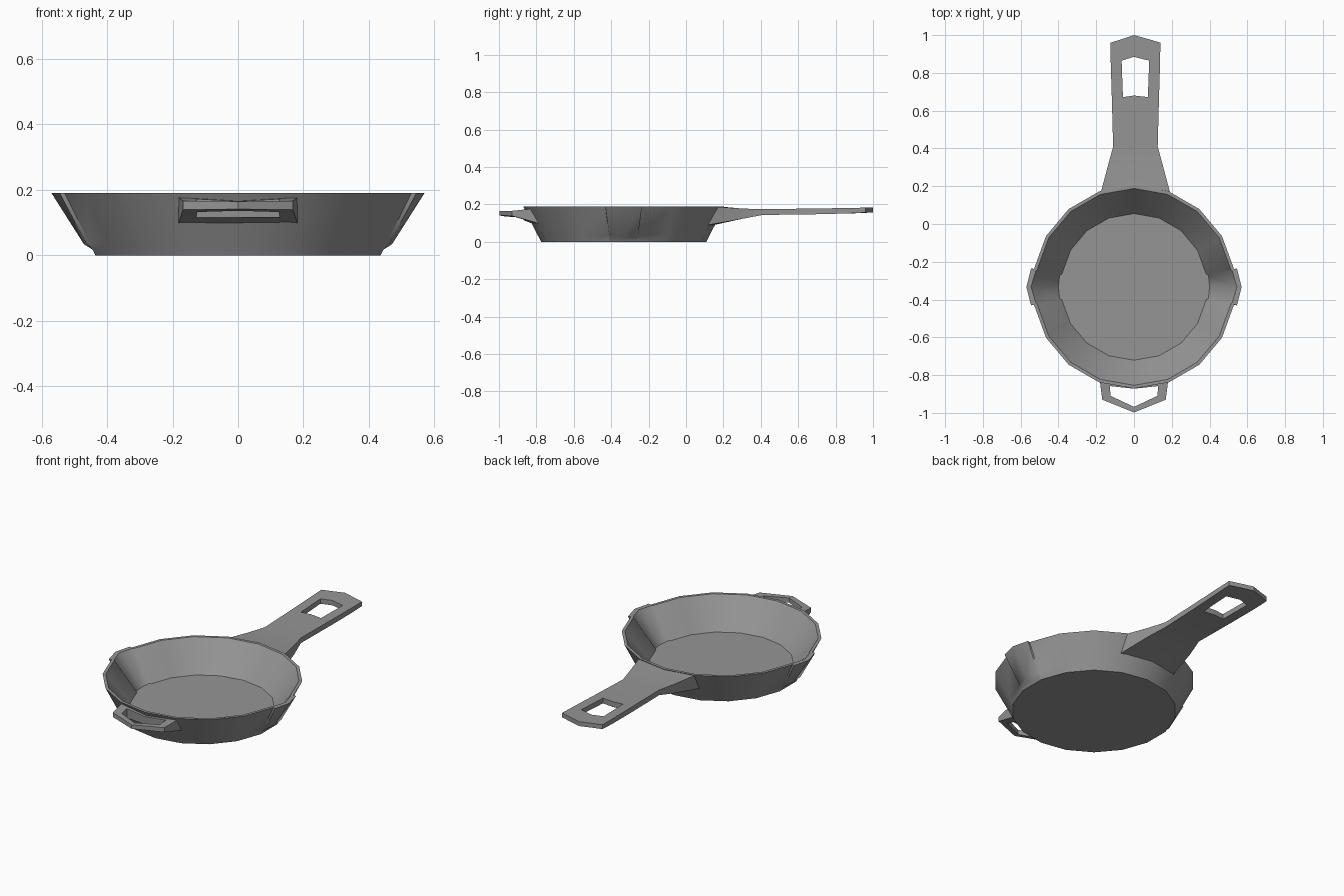
import bpy, bmesh, math

if "Cube" in bpy.data.objects:
    bpy.data.objects.remove(bpy.data.objects["Cube"])

CY = -0.333  # pan centre along y

iron = bpy.data.materials.new("dark_iron")
iron.diffuse_color = (0.3, 0.3, 0.3, 1)
iron.use_nodes = True
iron.node_tree.nodes["Principled BSDF"].inputs["Base Color"].default_value = iron.diffuse_color


def finish(name, bm, angle=30):
    bmesh.ops.recalc_face_normals(bm, faces=bm.faces[:])
    me = bpy.data.meshes.new(name)
    bm.to_mesh(me)
    bm.free()
    me.materials.append(iron)
    ob = bpy.data.objects.new(name, me)
    bpy.context.collection.objects.link(ob)
    bpy.ops.object.select_all(action='DESELECT')
    ob.select_set(True)
    bpy.context.view_layer.objects.active = ob
    bpy.ops.object.shade_smooth_by_angle(angle=math.radians(angle))
    return ob


def slab(name, pts, faces):
    """Closed plate. pts: (x, y top, z top, y bottom, z bottom)."""
    bm = bmesh.new()
    top = [bm.verts.new((p[0], p[1], p[2])) for p in pts]
    bot = [bm.verts.new((p[0], p[3], p[4])) for p in pts]
    edges = {(f[i - 1], f[i]) for f in faces for i in range(len(f))}
    for f in faces:
        bm.faces.new([top[i] for i in f])
        bm.faces.new([bot[i] for i in reversed(f)])
    for a, b in sorted(edges):
        if (b, a) not in edges:
            bm.faces.new([top[b], top[a], bot[a], bot[b]])
    return finish(name, bm)


# Pan bowl: 18-sided rings with a pouring lip on each side
def bowl_ring(bm, z, r, half, x_edge, x_mid):
    pts = []
    for k in range(18):
        a = math.radians(-90 + 20 * k)
        pts.append((r * math.cos(a), r * math.sin(a)))
        if k in (4, 13):
            s = 1 if k == 4 else -1
            pts += [(s * x_edge, -s * half), (s * x_mid, 0), (s * x_edge, s * half)]
    return [bm.verts.new((x, y + CY, z)) for x, y in pts]


bm = bmesh.new()
profile = [  # z, radius, lip half width, lip edge x, lip middle x
    (0.0, 0.442, 0.070, 0.4355, 0.4355),
    (0.017, 0.450, 0.073, 0.444, 0.444),
    (0.034, 0.459, 0.077, 0.463, 0.471),
    (0.19, 0.538, 0.098, 0.545, 0.570),
    (0.19, 0.521, 0.084, 0.520, 0.545),
    (0.025, 0.388, 0.062, 0.394, 0.400),
]
rings = [bowl_ring(bm, *p) for p in profile]
for lo, hi in zip(rings, rings[1:]):
    n = len(lo)
    for i in range(n):
        j = (i + 1) % n
        bm.faces.new([lo[i], lo[j], hi[j], hi[i]])
bm.faces.new(rings[0][::-1])
bm.faces.new(rings[-1])
finish("pan_bowl", bm, 46)

# Long handle with hanging hole
stations = [  # edge y, middle y, half width, inner x, slope width, z top, z bottom, bottom y shift
    (0.172, 0.203, 0.182, 0.090, 0.182, 0.187, 0.090, -0.055),
    (0.300, 0.300, 0.148, 0.080, 0.148, 0.178, 0.123, 0),
    (0.410, 0.410, 0.118, 0.068, 0.118, 0.175, 0.144, 0),
    (0.672, 0.680, 0.125, 0.066, 0.066, 0.178, 0.147, 0),
    (0.865, 0.885, 0.131, 0.073, 0.073, 0.181, 0.152, 0),
    (0.960, 1.000, 0.132, 0.073, 0.132, 0.183, 0.157, 0),
]
pts = []
for ye, ym, half, inner, ref, zt, zb, dy in stations:
    for x in (-half, -inner, 0, inner, half):
        y = ym + (ye - ym) * min(1, abs(x) / ref)
        pts.append((x + 0.0075 if x else 0, y, zt, y + dy, zb))
faces = []
for s in range(len(stations) - 1):
    for c in range(4):
        if s == 3 and c in (1, 2):
            continue
        i = s * 5 + c
        faces.append((i, i + 1, i + 6, i + 5))
slab("long_handle", pts, faces)

# Front helper loop: outer ring then inner ring
outer = [(0, -0.851, 0.166, -0.812, 0.094), (0.182, -0.822, 0.177, -0.785, 0.098),
         (0.168, -0.93, 0.166, -0.93, 0.139), (0, -0.998, 0.164, -0.998, 0.141),
         (-0.168, -0.93, 0.166, -0.93, 0.139), (-0.182, -0.822, 0.177, -0.785, 0.098)]
inner = [(0, -0.872, 0.165, -0.868, 0.116), (0.128, -0.858, 0.172, -0.856, 0.116),
         (0.124, -0.91, 0.165, -0.91, 0.132), (0, -0.968, 0.164, -0.968, 0.136),
         (-0.124, -0.91, 0.165, -0.91, 0.132), (-0.128, -0.858, 0.172, -0.856, 0.116)]
faces = [(i, i + 6, (i + 1) % 6 + 6, (i + 1) % 6) for i in range(6)]
slab("front_loop", outer + inner, faces)
